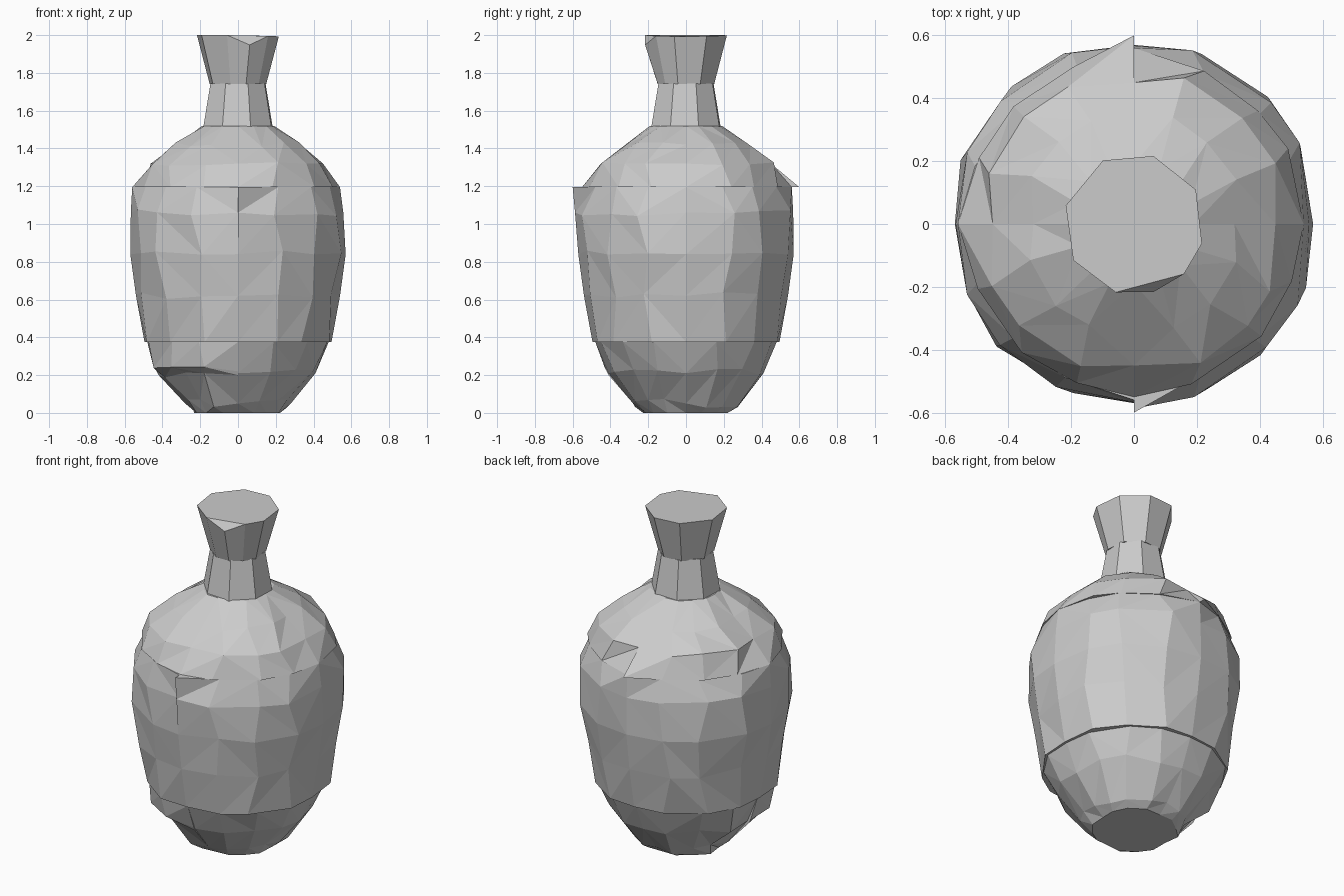
import bpy, bmesh, random
from math import radians, cos, sin

random.seed(7)
if "Cube" in bpy.data.objects:
    bpy.data.objects.remove(bpy.data.objects["Cube"], do_unlink=True)

GREY = 0.6
stone = bpy.data.materials.new("grey_stone")
stone.use_nodes = True
stone.diffuse_color = (GREY, GREY, GREY, 1)
stone.node_tree.nodes["Principled BSDF"].inputs["Base Color"].default_value = (GREY, GREY, GREY, 1)


def finish(name, bm):
    bmesh.ops.recalc_face_normals(bm, faces=bm.faces)
    mesh = bpy.data.meshes.new(name)
    bm.to_mesh(mesh)
    bm.free()
    mesh.materials.append(stone)
    bpy.context.collection.objects.link(bpy.data.objects.new(name, mesh))


def bridge(bm, lower, upper):
    """Join two rows with triangles split along a random diagonal."""
    for i in range(len(lower) - 1):
        a, b, c, d = lower[i], lower[i + 1], upper[i + 1], upper[i]
        if random.random() < 0.5:
            tris = ((a, b, c), (a, c, d))
        else:
            tris = ((a, b, d), (b, c, d))
        for tri in tris:
            bm.faces.new(tri)


def wedge(name, quarter, profile, jitter, segs=4):
    """Solid quarter of a rough turned body; rows are z, start, middle, end radius."""
    bm = bmesh.new()
    rows = []
    last = len(profile) - 1
    for k, (z, start, mid, end) in enumerate(profile):
        row = []
        for i in range(segs + 1):
            inner = 0 < i < segs
            r = start if i == 0 else end if i == segs else mid
            ang = quarter * 90 + 90 * i / segs
            zz = z
            if inner:
                r += random.uniform(-jitter, jitter)
                ang += random.uniform(-4, 4)
                if 0 < k < last:
                    zz += random.uniform(-2, 2) * jitter
            a = radians(ang)
            row.append(bm.verts.new((r * cos(a), r * sin(a), zz)))
        rows.append(row)
    for low, up in zip(rows, rows[1:]):
        bridge(bm, low, up)
    # close the wedge toward the axis
    foot = bm.verts.new((0, 0, profile[0][0]))
    head = bm.verts.new((0, 0, profile[-1][0]))
    for i in range(segs):
        bm.faces.new((foot, rows[0][i + 1], rows[0][i]))
        bm.faces.new((head, rows[-1][i], rows[-1][i + 1]))
    for i in (0, segs):
        bm.faces.new([foot] + [r[i] for r in rows] + [head])
    finish(name, bm)


# Four quarters: radii at the top seam of each belly and shoulder piece
quarters = ["back_left", "back_right", "front_right", "front_left"]
belly_top = [(0.54, 0.56), (0.56, 0.56), (0.56, 0.56), (0.60, 0.54)]
shoulder_base = [(0.54, 0.56), (0.60, 0.56), (0.56, 0.55), (0.55, 0.54)]

for q, side in enumerate(quarters):
    # bowl at the bottom, with a chipped overhang on one quarter
    bowl = [(0, 0.22, 0.24, 0.22), (0.05, 0.28, 0.29, 0.28)]
    if side == "front_right":
        bowl += [(0.2, 0.42, 0.41, 0.41), (0.22, 0.43, 0.47, 0.42)]
    else:
        bowl += [(0.21, 0.41, 0.425, 0.41)]
    bowl += [(0.375, 0.48, 0.495, 0.48)]
    wedge("bowl_" + side, q, bowl, 0.012)

    # tall belly panel
    t0, t1 = belly_top[q]
    wedge("belly_" + side, q, [
        (0.375, 0.495, 0.51, 0.495),
        (0.62, 0.54, 0.55, 0.54),
        (0.84, 0.57, 0.58, 0.57),
        (1.06, (0.575 + t0) / 2, 0.58, (0.575 + t1) / 2),
        (1.195, t0, 0.53, t1)], 0.01)

    # sloping shoulder, recessed at the seams
    s0, s1 = shoulder_base[q]
    wedge("shoulder_" + side, q, [
        (1.195, s0, 0.54, s1),
        (1.32, 0.45, 0.49, 0.45),
        (1.42, 0.32, 0.355, 0.32),
        (1.52, 0.19, 0.195, 0.19)], 0.008)


def collar(name, angles, levels, chip=None):
    """Faceted ring with flat ends; the chip corner drops below the cap."""
    bm = bmesh.new()
    rings = []
    for z, r in levels:
        rings.append([bm.verts.new((r * cos(radians(a)), r * sin(radians(a)), z))
                      for a in angles])
    low, up = rings
    n = len(angles)
    for i in range(n):
        j = (i + 1) % n
        bm.faces.new((low[i], low[j], up[j], up[i]))
    bm.faces.new(low[::-1])
    if chip is None:
        bm.faces.new(up)
    else:
        up[chip].co.z -= 0.05
        bm.faces.new([v for i, v in enumerate(up) if i != chip])
        bm.faces.new((up[chip - 1], up[chip], up[chip + 1]))
    finish(name, bm)


# Neck tapers in, lip flares out to a closed top
collar("neck", [20 + 45 * i for i in range(8)], [(1.515, 0.195), (1.745, 0.155)])
collar("lip", [29, 74, 116, 165, 211, 255, 286, 315, 344],
       [(1.74, 0.155), (1.99, 0.225)], chip=6)
for v in bpy.data.objects["lip"].data.vertices:
    if v.co.z > 1.9:
        v.co.z += 0.01 - 0.03 * max(0, v.co.x)
